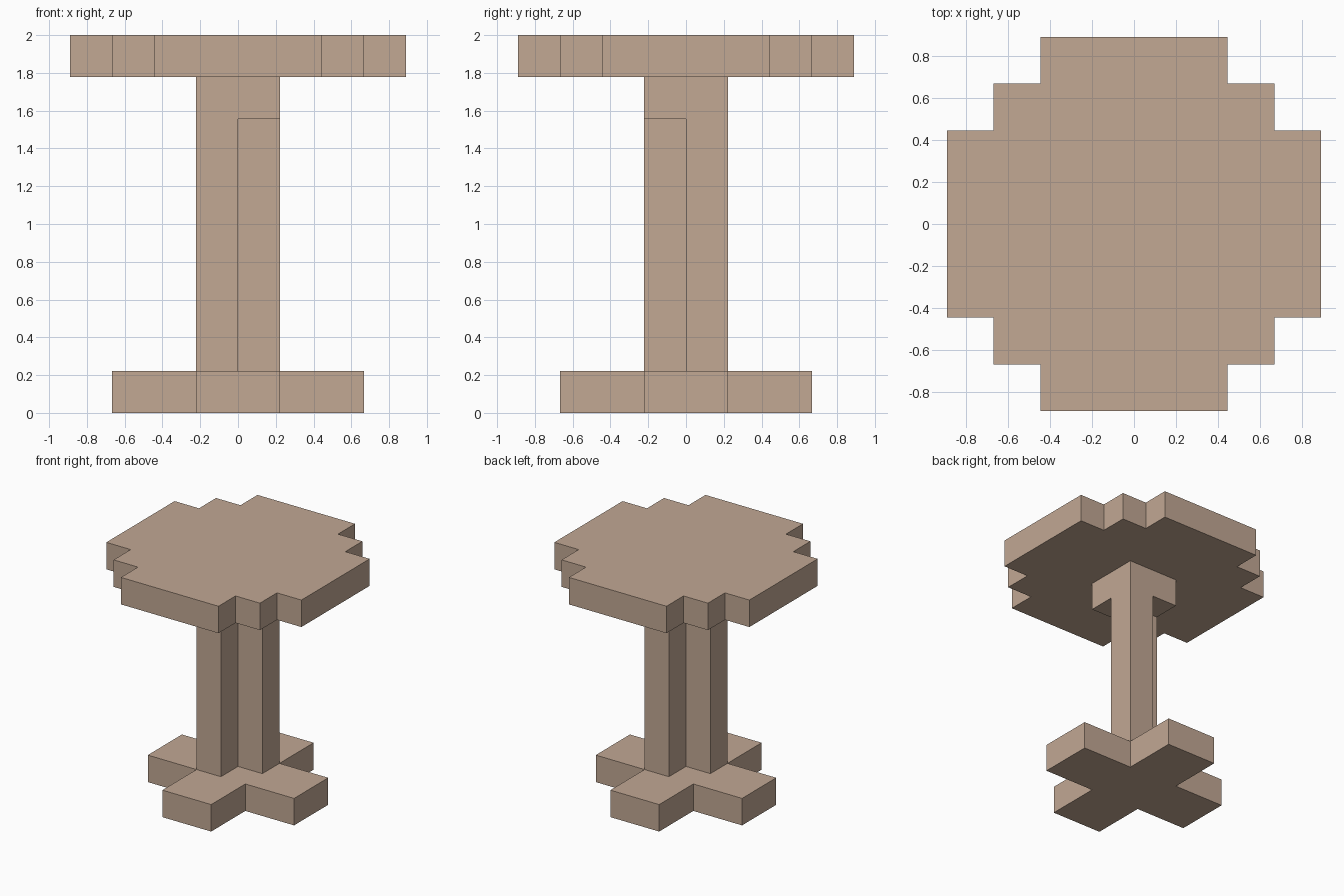
import bpy, bmesh

if "Cube" in bpy.data.objects:
    bpy.data.objects.remove(bpy.data.objects["Cube"])

U = 2 / 9  # one block of the grid

wood = bpy.data.materials.new("light brown wood")
wood.diffuse_color = (0.539, 0.392, 0.296, 1)
wood.use_nodes = True
wood.node_tree.nodes["Principled BSDF"].inputs["Base Color"].default_value = wood.diffuse_color


def prism(name, outline, z0, z1):
    """Extrude a closed outline (in blocks) from z0 to z1 (in blocks)."""
    bm = bmesh.new()
    face = bm.faces.new([bm.verts.new((x * U, y * U, z0 * U)) for x, y in outline])
    ext = bmesh.ops.extrude_face_region(bm, geom=[face])
    top = [g for g in ext["geom"] if isinstance(g, bmesh.types.BMVert)]
    bmesh.ops.translate(bm, verts=top, vec=(0, 0, (z1 - z0) * U))
    bmesh.ops.recalc_face_normals(bm, faces=bm.faces)
    mesh = bpy.data.meshes.new(name)
    bm.to_mesh(mesh)
    bm.free()
    mesh.materials.append(wood)
    obj = bpy.data.objects.new(name, mesh)
    bpy.context.collection.objects.link(obj)
    return obj


def four_way(corner):
    """Turn one corner's steps through four quarter turns."""
    pts, out = corner, []
    for _ in range(4):
        out += pts
        pts = [(-y, x) for x, y in pts]
    return out


def rect(x0, y0, x1, y1):
    return [(x0, y0), (x1, y0), (x1, y1), (x0, y1)]


# Stepped round tabletop
prism("tabletop", four_way([(4, 2), (3, 2), (3, 3), (2, 3), (2, 4)]), 8, 9)

# Full square block under the top
prism("column_head", rect(-1, -1, 1, 1), 7, 8)

# Two diagonal posts, leaving two notched corners
prism("post_front_left", rect(-1, -1, 0, 0), 1, 7)
prism("post_back_right", rect(0, 0, 1, 1), 1, 7)

# Cross-shaped foot
prism("cross_base", four_way([(3, 1), (1, 1), (1, 3)]), 0, 1)
